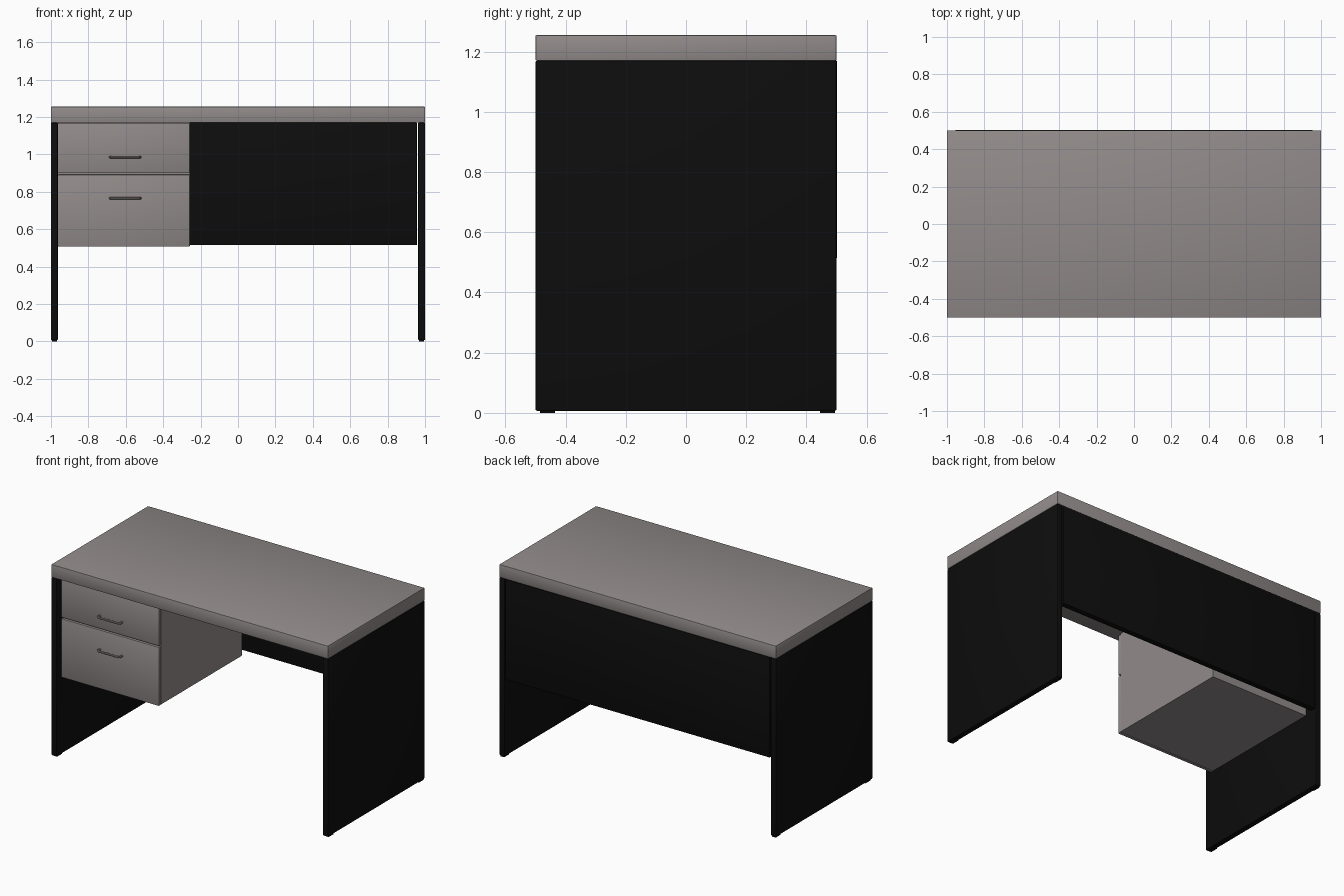
import bpy
import bmesh
from mathutils import Vector

default_cube = bpy.data.objects.get("Cube")
if default_cube:
    bpy.data.objects.remove(default_cube, do_unlink=True)


def make_material(name, colour):
    mat = bpy.data.materials.new(name)
    mat.use_nodes = True
    mat.diffuse_color = colour
    mat.node_tree.nodes["Principled BSDF"].inputs["Base Color"].default_value = colour
    return mat


grey = make_material("warm grey laminate", (0.285, 0.26, 0.254, 1))
black = make_material("black panel", (0.004, 0.004, 0.004, 1))


def finish(obj):
    bpy.ops.object.select_all(action="DESELECT")
    obj.select_set(True)
    bpy.context.view_layer.objects.active = obj
    bpy.ops.object.shade_smooth_by_angle()


def box(name, low, high, mat, bevel=0.0):
    """Box between two corners, with optional softened edges."""
    low, high = Vector(low), Vector(high)
    bm = bmesh.new()
    bmesh.ops.create_cube(bm, size=1)
    bmesh.ops.scale(bm, vec=high - low, verts=bm.verts)
    bmesh.ops.translate(bm, vec=(low + high) / 2, verts=bm.verts)
    if bevel:
        bmesh.ops.bevel(bm, geom=bm.edges[:], offset=bevel, segments=2,
                        profile=0.5, affect="EDGES")
    mesh = bpy.data.meshes.new(name)
    bm.to_mesh(mesh)
    bm.free()
    mesh.materials.append(mat)
    obj = bpy.data.objects.new(name, mesh)
    bpy.context.collection.objects.link(obj)
    finish(obj)
    return obj


def handle(name, x, z, front):
    """U-shaped bar pull with rounded corners."""
    half, reach, corner = 0.08, 0.028, 0.008
    side = [(half, 0), (half, reach - corner), (half - corner, reach)]
    path = [(-dx, dy) for dx, dy in side] + side[::-1]
    curve = bpy.data.curves.new(name, "CURVE")
    curve.dimensions = "3D"
    curve.bevel_depth = 0.007
    curve.bevel_resolution = 2
    spline = curve.splines.new("POLY")
    spline.points.add(len(path) - 1)
    for point, (dx, dy) in zip(spline.points, path):
        point.co = (x + dx, front - dy, z, 1)
    curve.materials.append(grey)
    obj = bpy.data.objects.new(name, curve)
    bpy.context.collection.objects.link(obj)
    bpy.ops.object.select_all(action="DESELECT")
    obj.select_set(True)
    bpy.context.view_layer.objects.active = obj
    bpy.ops.object.convert(target="MESH")
    finish(bpy.context.object)


# Worktop
under = 1.17
box("desktop", (-1, -0.5, under), (1, 0.5, 1.255), grey, 0.004)

# End panels standing on small glides
for side, sign in (("left", 1), ("right", -1)):
    xs = sorted((sign * 0.963, sign * 1.0))
    box(side + "_end_panel", (xs[0], -0.5, 0.007), (xs[1], 0.5, under), black, 0.005)
    for end, y in (("front", -0.46), ("back", 0.47)):
        mid = sign * 0.982
        box(f"{side}_{end}_glide", (mid - 0.013, y - 0.025, 0),
            (mid + 0.013, y + 0.025, 0.015), black)

# Back modesty panel
box("modesty_panel", (-0.956, 0.465, 0.515), (0.956, 0.502, under), black, 0.002)

# Drawer pedestal
x0, x1, front = -0.963, -0.257, -0.45
box("pedestal_body", (x0, front + 0.02, 0.51), (x1, 0.41, under), grey)
for name, z0, z1, pull in (("upper", 0.899, 1.166, 0.985),
                           ("lower", 0.507, 0.891, 0.765)):
    box(name + "_drawer_front", (x0, front, z0), (x1, front + 0.02, z1), grey, 0.004)
    handle(name + "_drawer_handle", -0.603, pull, front)
